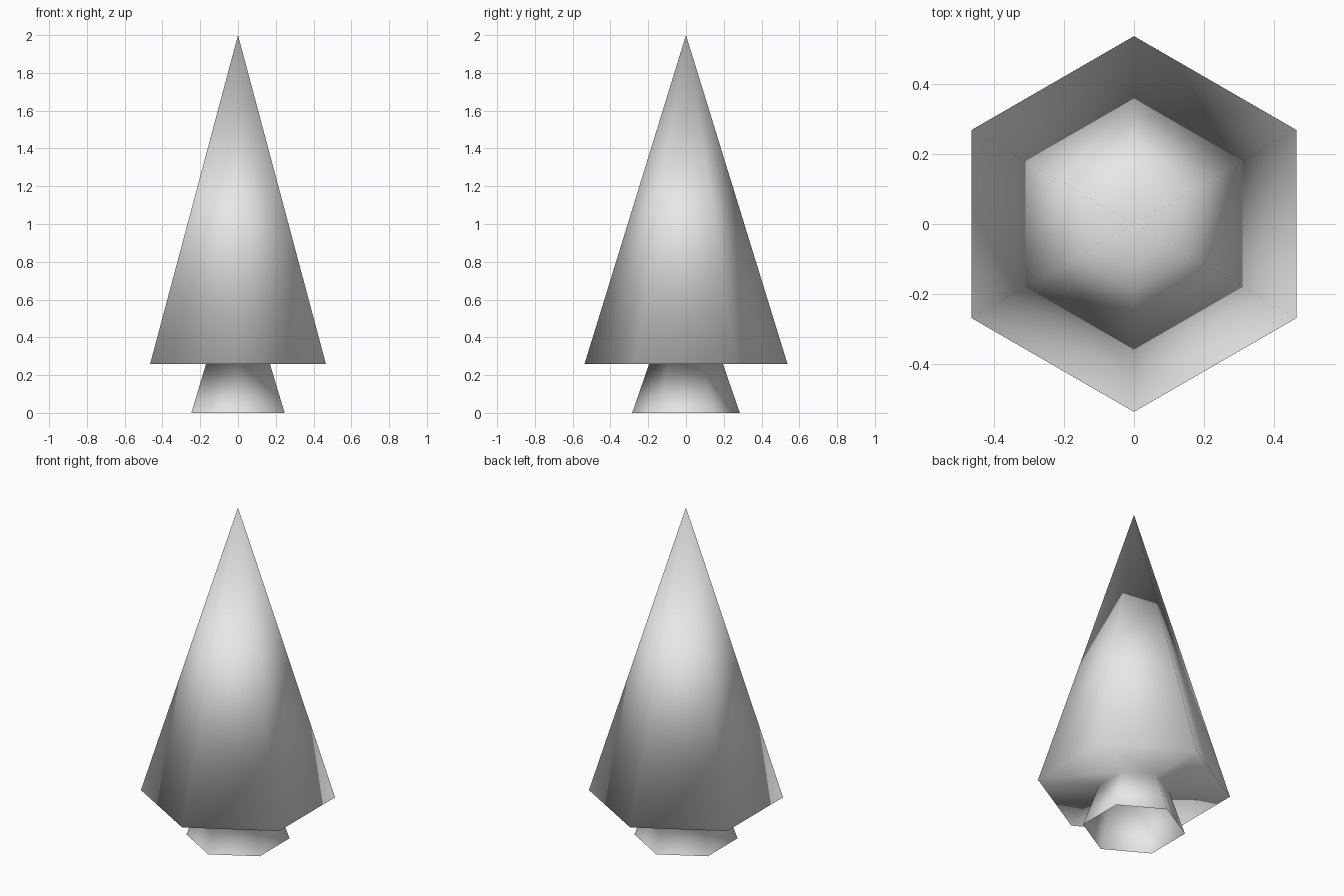
import bpy
import bmesh
from math import cos, sin, pi

cube = bpy.data.objects.get("Cube")
if cube:
    bpy.data.objects.remove(cube, do_unlink=True)

SIDES = 6

# Plain light grey for the whole tree
grey = bpy.data.materials.new("light_grey")
grey.use_nodes = True
grey.diffuse_color = (0.8, 0.8, 0.8, 1)
grey.node_tree.nodes["Principled BSDF"].inputs["Base Color"].default_value = (0.8, 0.8, 0.8, 1)


def ring(bm, radius, z):
    """Hexagon of vertices with corners to the front and back."""
    angles = [pi / 2 + 2 * pi * i / SIDES for i in range(SIDES)]
    return [bm.verts.new((radius * cos(a), radius * sin(a), z)) for a in angles]


def bridge(bm, upper, lower):
    """Band of quads between two rings."""
    for i in range(SIDES):
        j = (i + 1) % SIDES
        bm.faces.new((upper[i], lower[i], lower[j], upper[j]))


bm = bmesh.new()
tip = bm.verts.new((0, 0, 2))
canopy_rim = ring(bm, 0.537, 0.26)
trunk_top = ring(bm, 0.195, 0.26)
trunk_foot = ring(bm, 0.285, 0)

# Pointed canopy
for i in range(SIDES):
    bm.faces.new((tip, canopy_rim[i], canopy_rim[(i + 1) % SIDES]))

# Flat underside, then the flared trunk, open at the foot
bridge(bm, canopy_rim, trunk_top)
bridge(bm, trunk_top, trunk_foot)

# Softly shaded all over, including the rims
for face in bm.faces:
    face.smooth = True

mesh = bpy.data.meshes.new("tree")
bm.to_mesh(mesh)
bm.free()
mesh.materials.append(grey)
tree = bpy.data.objects.new("tree", mesh)
bpy.context.collection.objects.link(tree)
